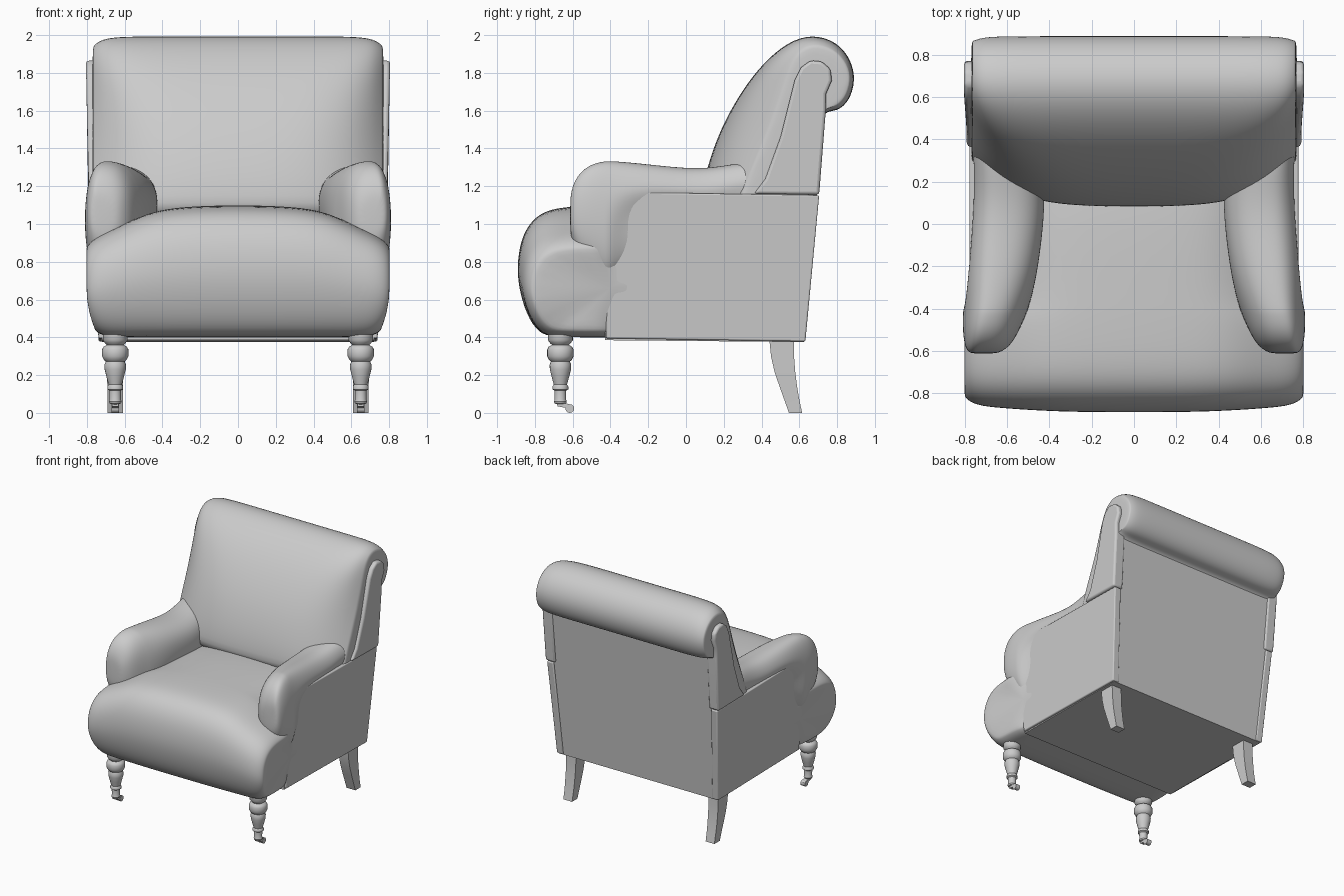
import bpy, bmesh, math

grey = bpy.data.materials.new("grey upholstery")
grey.diffuse_color = (0.6, 0.6, 0.6, 1)


def loft(name, rings, subsurf=0, bevel=0, mirror=False, angle=40):
    """Skin a list of closed rings, cap both ends, add modifiers."""
    bm = bmesh.new()
    loops = [[bm.verts.new(p) for p in r] for r in rings]
    n = len(loops[0])
    for a, b in zip(loops, loops[1:]):
        for i in range(n):
            j = (i + 1) % n
            bm.faces.new((a[i], a[j], b[j], b[i]))
    bm.faces.new(loops[0])
    bm.faces.new(loops[-1])
    bmesh.ops.recalc_face_normals(bm, faces=bm.faces)
    for f in bm.faces:
        f.smooth = True
    me = bpy.data.meshes.new(name)
    bm.to_mesh(me)
    bm.free()
    me.materials.append(grey)
    if not subsurf:
        me.set_sharp_from_angle(angle=math.radians(angle))
    ob = bpy.data.objects.new(name, me)
    bpy.context.collection.objects.link(ob)
    if bevel:
        m = ob.modifiers.new("bevel", 'BEVEL')
        m.width, m.segments = bevel, 3
    if mirror:
        ob.modifiers.new("mirror", 'MIRROR')
    if subsurf:
        m = ob.modifiers.new("smooth", 'SUBSURF')
        m.levels = m.render_levels = subsurf
    return ob


def prism(name, pts, x0, x1, slope=0, z0=0, **kw):
    """Extrude a (y, z) outline along x; slope leans the sides outward above z0."""
    def side(x):
        return [(x + math.copysign(slope * (z - z0), x), y, z) for y, z in pts]
    return loft(name, [side(x0), side(x1)], **kw)


def both_sides(sections):
    """Mirror a list of section tuples starting at x = 0."""
    return [(-s[0],) + tuple(s[1:]) for s in sections[:0:-1]] + list(sections)


# Seat: rounded front roll and deck, lofted across the width
seat_profile = [(0.3, 0.5), (0.3, 0.4), (-0.36, 0.4), (-0.42, 0.4), (-0.7, 0.4),
                (-0.78, 0.42), (-0.845, 0.52), (-0.885, 0.66), (-0.895, 0.78),
                (-0.875, 0.92), (-0.82, 1.02), (-0.74, 1.075), (-0.62, 1.095),
                (-0.42, 1.1), (-0.36, 1.1), (0.3, 1.1), (0.3, 1.0)]
seat_sections = [(0, 1.1, 0.40, 1), (0.25, 1.095, 0.40, 1), (0.45, 1.075, 0.40, 0.985),
                 (0.62, 0.995, 0.40, 0.96), (0.72, 0.95, 0.40, 0.94),
                 (0.775, 0.915, 0.41, 0.90), (0.80, 0.885, 0.43, 0.85),
                 (0.808, 0.86, 0.45, 0.80)]
rings = []
for x, top, bottom, k in both_sides(seat_sections):
    ring = []
    for y, z in seat_profile:
        z = bottom + (z - 0.4) / 0.7 * (top - bottom)
        tuck = 1 - 0.08 * max(0, (0.64 - z) / 0.24) ** 2
        ring.append((x * tuck * (0.88 if y > -0.4 else 1),
                     -0.42 + (y + 0.42) * k if y < -0.42 else y, z))
    rings.append(ring)
loft("seat", rings, subsurf=2)

# Back cushion with rolled top: centre outline blends into end outline
# (centre y, centre z, end y, end z, blend power)
back_profile = [(0.075, 1.0, 0.27, 1.0, 4), (0.08, 1.15, 0.30, 1.15, 4),
                (0.11, 1.3, 0.36, 1.3, 4), (0.18, 1.5, 0.45, 1.5, 4.5),
                (0.29, 1.7, 0.52, 1.7, 6), (0.41, 1.855, 0.56, 1.82, 10),
                (0.54, 1.965, 0.60, 1.90, 16), (0.67, 2.006, 0.67, 1.945, 18),
                (0.80, 1.965, 0.78, 1.92, 18), (0.875, 1.87, 0.85, 1.84, 18),
                (0.898, 1.76, 0.868, 1.76, 18), (0.865, 1.65, 0.84, 1.67, 18),
                (0.80, 1.595, 0.79, 1.62, 18), (0.73, 1.60, 0.73, 1.62, 18),
                (0.69, 1.5, 0.69, 1.5, 4), (0.66, 1.25, 0.66, 1.25, 4),
                (0.64, 1.0, 0.64, 1.0, 4)]
rings = []
for (x,) in both_sides([(0,), (0.25,), (0.45,), (0.6,), (0.69,), (0.735,), (0.762,), (0.772,)]):
    ring = []
    for cy, cz, ey, ez, p in back_profile:
        t = (abs(x) / 0.772) ** p
        ring.append((x, cy + (ey - cy) * t, cz + (ez - cz) * t))
    rings.append(ring)
loft("back_cushion", rings, subsurf=2)

# Arms: rounded sections along y (y, inner x, outer x, bottom z, top z)
arm_sections = [(-0.614, 0.66, 0.765, 0.96, 1.13), (-0.603, 0.62, 0.79, 0.90, 1.20),
                (-0.565, 0.575, 0.805, 0.81, 1.275), (-0.50, 0.54, 0.812, 0.745, 1.322),
                (-0.43, 0.51, 0.812, 0.68, 1.336), (-0.40, 0.497, 0.811, 0.67, 1.338),
                (-0.25, 0.457, 0.80, 0.85, 1.325), (0.0, 0.425, 0.778, 0.9, 1.295),
                (0.15, 0.42, 0.77, 0.9, 1.30), (0.30, 0.45, 0.77, 0.95, 1.33),
                (0.39, 0.52, 0.772, 1.0, 1.322), (0.435, 0.6, 0.768, 1.1, 1.285)]
rings = []
for y, xi, xo, zb, zt in arm_sections:
    ring = []
    for i in range(20):
        a = math.tau * i / 20
        c, s = math.cos(a), math.sin(a)
        c = math.copysign(abs(c) ** 0.85, c)
        s = math.copysign(abs(s) ** 0.85, s)
        x = (xi + xo) / 2 + (xo - xi) / 2 * c + 0.04 * max(s, 0) * (1 - abs(c))
        z = (zb + zt) / 2 + (zt - zb) / 2 * s
        if y > -0.39 and z < 1.15:      # tuck behind the side panel
            x = min(x, 0.74)
        ring.append((x, y, z))
    rings.append(ring)
loft("arm", rings, subsurf=2, mirror=True)

# Body shell and rear panel, leaning outward
prism("body", [(-0.43, 0.385), (0.625, 0.375), (0.735, 1.64), (0.62, 1.64),
               (0.38, 1.0), (-0.43, 0.95)], -0.72, 0.72, slope=0.04, z0=0.38)

# Flat outer side panels
prism("side_panel", [(-0.425, 0.395), (0.632, 0.378), (0.705, 1.152), (-0.41, 1.17)],
      0.68, 0.738, slope=0.052, z0=0.38, bevel=0.008, mirror=True)

# Outer wing panels beside the back
prism("wing_panel", [(0.36, 1.16), (0.42, 1.24), (0.50, 1.46), (0.575, 1.76), (0.61, 1.83),
                     (0.66, 1.866), (0.72, 1.86), (0.765, 1.82), (0.772, 1.76),
                     (0.742, 1.69), (0.74, 1.6), (0.705, 1.155)],
      0.70, 0.792, slope=-0.02, z0=1.2, bevel=0.016, mirror=True)


def circle(x, y, z, r, n=24):
    return [(x + r * math.cos(math.tau * i / n), y + r * math.sin(math.tau * i / n), z)
            for i in range(n)]


# Turned front legs
leg_profile = [(0.42, 0.065), (0.385, 0.066), (0.37, 0.055), (0.36, 0.045), (0.35, 0.062),
               (0.335, 0.07), (0.30, 0.07), (0.28, 0.06), (0.272, 0.05), (0.255, 0.057),
               (0.23, 0.056), (0.19, 0.046), (0.15, 0.035), (0.14, 0.042), (0.125, 0.042),
               (0.118, 0.031), (0.07, 0.03), (0.06, 0.034), (0.05, 0.03), (0.045, 0.015)]
loft("front_leg", [circle(0.65, -0.665, z, r) for z, r in leg_profile], mirror=True)

# Casters: fork arm and wheel
prism("caster_fork", [(-0.68, 0.05), (-0.68, 0.035), (-0.63, 0.025), (-0.60, 0.02),
                      (-0.595, 0.035), (-0.63, 0.05)], 0.632, 0.668, mirror=True)
loft("caster_wheel", [[(x, -0.615 + 0.023 * math.cos(math.tau * i / 16),
                        0.023 + 0.023 * math.sin(math.tau * i / 16)) for i in range(16)]
                      for x in (0.63, 0.67)], mirror=True)

# Swept square back legs (z, front y, rear y, inner x, outer x)
back_leg = [(0.40, 0.44, 0.57, 0.605, 0.695), (0.30, 0.45, 0.572, 0.606, 0.694),
            (0.22, 0.468, 0.578, 0.607, 0.693), (0.14, 0.495, 0.588, 0.608, 0.692),
            (0.07, 0.52, 0.60, 0.609, 0.69), (0.0, 0.545, 0.615, 0.61, 0.69)]
loft("back_leg", [[(a, f, z), (b, f, z), (b, r, z), (a, r, z)] for z, f, r, a, b in back_leg],
     mirror=True)
